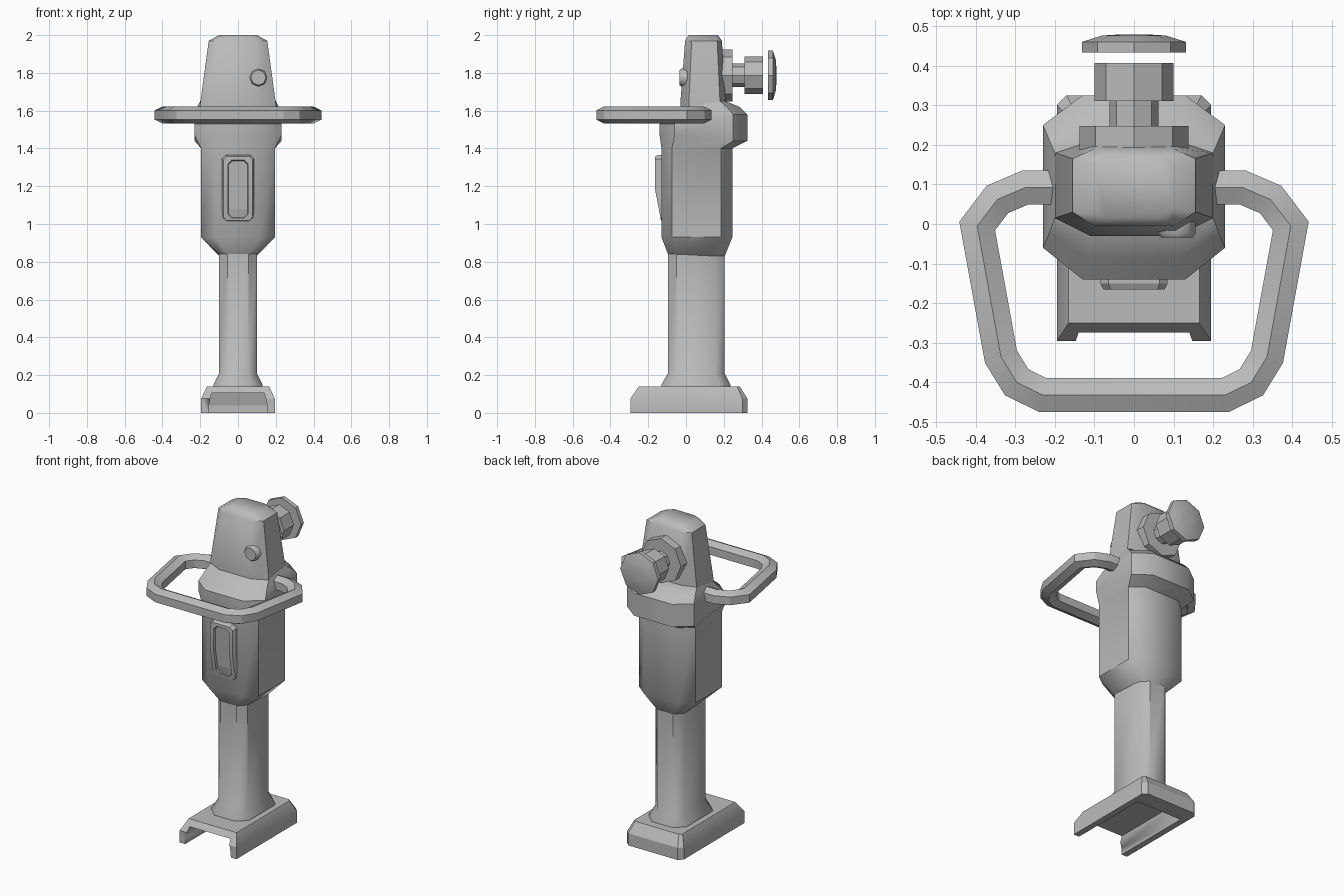
import bpy, bmesh, math
from mathutils import Vector

if "Cube" in bpy.data.objects:
    bpy.data.objects.remove(bpy.data.objects["Cube"], do_unlink=True)

grey = bpy.data.materials.new("plain_grey")
grey.use_nodes = True
grey.diffuse_color = (0.5, 0.5, 0.5, 1)
grey.node_tree.nodes["Principled BSDF"].inputs["Base Color"].default_value = (0.5, 0.5, 0.5, 1)


def finish(name, bm, angle=42):
    """Turn a bmesh into a shaded, coloured object."""
    bmesh.ops.recalc_face_normals(bm, faces=bm.faces)
    mesh = bpy.data.meshes.new(name)
    bm.to_mesh(mesh)
    bm.free()
    obj = bpy.data.objects.new(name, mesh)
    bpy.context.collection.objects.link(obj)
    mesh.materials.append(grey)
    bpy.ops.object.select_all(action='DESELECT')
    obj.select_set(True)
    bpy.context.view_layer.objects.active = obj
    bpy.ops.object.shade_smooth_by_angle(angle=math.radians(angle))
    return obj


def loft(name, rings, angle=42):
    """Skin a stack of equal point rings and cap both ends."""
    bm = bmesh.new()
    loops = [[bm.verts.new(p) for p in ring] for ring in rings]
    for a, b in zip(loops, loops[1:]):
        for i in range(len(a)):
            j = (i + 1) % len(a)
            bm.faces.new((a[i], a[j], b[j], b[i]))
    bm.faces.new(loops[0])
    bm.faces.new(loops[-1])
    return finish(name, bm, angle)


def section(front_z, back_z, wide, flat, front, front_corner, back_corner, back):
    """Eight-sided cross-section, mirrored in x, with its own front and back height."""
    half = [(flat, front, front_z), (wide, front_corner, front_z),
            (wide, back_corner, back_z), (flat, back, back_z)]
    return half + [(-x, y, z) for x, y, z in reversed(half)]


def turned(name, x, z, profile):
    """Eight-sided turning along y from (y, radius) pairs."""
    angles = [math.tau * i / 8 for i in range(8)]
    return loft(name, [[(x + r * math.cos(a), y, z + r * math.sin(a)) for a in angles]
                       for y, r in profile])


# Column with flared foot
foot = (.13, .07, -.13, -.075, .18, .235)
shaft = (.10, .055, -.095, -.05, .155, .205)
barrel = (.195, .12, -.13, -.075, .185, .245)
collar = (.23, .13, -.14, -.06, .25, .325)
loft("column", [section(.13, .13, *foot), section(.15, .15, *foot),
                section(.21, .21, *shaft), section(.9, .9, *shaft)])

# Barrel and collar, then the tapered head
loft("body", [section(.84, .83, *shaft), section(.93, .93, *barrel),
              section(1.4, 1.4, *barrel), section(1.47, 1.44, *collar),
              section(1.53, 1.58, *collar),
              section(1.575, 1.62, .215, .12, -.085, -.025, .215, .285),
              section(1.62, 1.65, .2, .11, -.03, .015, .18, .21)])
loft("head", [section(1.6, 1.6, .2, .11, -.03, .015, .18, .21),
              section(1.64, 1.64, .2, .11, -.03, .015, .18, .21),
              section(1.97, 1.97, .155, .1, -.005, .03, .165, .19),
              section(2, 2, .1, .07, .015, .04, .15, .17)])

# Foot block with a channel open to the front
def rectangle(wide, front, back, z):
    return [(-wide, front, z), (wide, front, z), (wide, back, z), (-wide, back, z)]

base = loft("base", [[(-.195, -.295, z), (.195, -.295, z), (.195, .3, z), (.17, .325, z),
                      (-.17, .325, z), (-.195, .3, z)] for z in (0, .075)]
            + [[(-.165, -.25, .14), (.165, -.25, .14), (.165, .27, .14), (.15, .285, .14),
                (-.15, .285, .14), (-.165, .27, .14)]], 25)
cutter = loft("channel_cutter", [rectangle(.16, -.4, .22, -.05),
                                 rectangle(.155, -.4, .22, .04),
                                 rectangle(.14, -.4, .2, .105)], 10)
cutter.hide_render = True
cutter.hide_viewport = True
cut = base.modifiers.new("channel", 'BOOLEAN')
cut.operation = 'DIFFERENCE'
cut.solver = 'EXACT'
cut.object = cutter
bpy.context.view_layer.update()
cut_mesh = bpy.data.meshes.new_from_object(
    base.evaluated_get(bpy.context.evaluated_depsgraph_get()))
base.modifiers.clear()
base.data = cut_mesh
bpy.data.objects.remove(cutter, do_unlink=True)

# Loop handle: six-sided bar swept along a mitred path
half = [(.16, .092), (.275, .092), (.345, .062), (.396, -.005),
        (.336, -.335), (.296, -.4), (.23, -.432)]
path = [Vector(p) for p in half] + [Vector((-x, y)) for x, y in reversed(half)]
bar = [(.0425, .025), (0, .046), (-.0425, .025), (-.0425, -.025), (0, -.046), (.0425, -.025)]
rings = []
for i, p in enumerate(path):
    before = (p - path[max(i - 1, 0)]).normalized()
    after = (path[min(i + 1, len(path) - 1)] - p).normalized()
    along = (before + after).normalized()
    stretch = 1 / max(along.dot(after), along.dot(before))
    side = Vector((-along.y, along.x)) * stretch
    rings.append([(p.x + side.x * u, p.y + side.y * u, 1.577 + v) for u, v in bar])
loft("loop_handle", rings, 25)

# Front grip panel: raised frame with a sunken centre, lower part sloping back
def outline(wide, low, high, chamfer, depth):
    side = [(wide - chamfer, low), (wide, low + chamfer), (wide, 1.19),
            (wide, high - chamfer), (wide - chamfer, high)]
    points = side + [(-x, z) for x, z in reversed(side)]
    return [(x, depth - .165 + max(0, 1.19 - z) * .19, z) for x, z in points]

loft("grip_panel", [[(x, -.11, z) for x, y, z in outline(.085, 1.01, 1.365, .02, 0)],
                    outline(.085, 1.01, 1.365, .02, .015),
                    outline(.077, 1.018, 1.357, .018, 0),
                    outline(.054, 1.032, 1.338, .02, 0),
                    outline(.05, 1.037, 1.333, .02, .014)], 25)

# Front button
turned("button", .108, 1.775, [(.03, .047), (-.025, .047), (-.034, .04)])

# Rear coupling: flange, neck, collar and domed end cap
turned("rear_flange", 0, 1.787, [(.15, .138), (.247, .138)])
turned("rear_neck", 0, 1.787, [(.23, .062), (.33, .062)])
turned("rear_collar", 0, 1.787, [(.31, .1), (.407, .1)])
turned("rear_cap", 0, 1.787, [(.433, .131), (.46, .131), (.476, .08), (.479, .03)])
